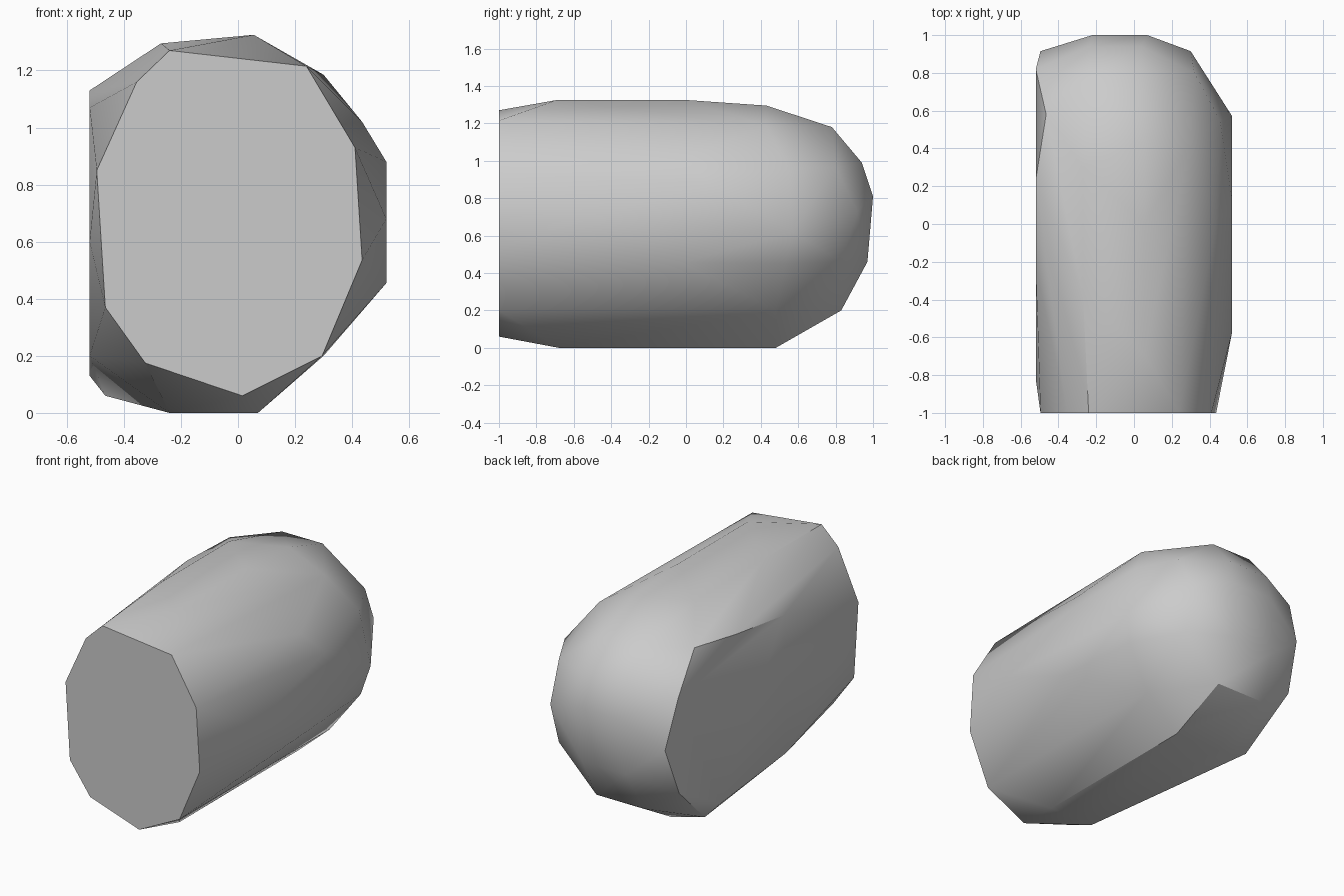
import bpy
import bmesh
from math import radians
from mathutils import Vector

# Remove the default object
default_object = bpy.data.objects.get("Cube")
if default_object is not None:
    bpy.data.objects.remove(default_object, do_unlink=True)


def make_material(name, color):
    material = bpy.data.materials.new(name)
    material.use_nodes = True
    material.diffuse_color = color
    shader = material.node_tree.nodes["Principled BSDF"]
    shader.inputs["Base Color"].default_value = color
    return material


def crosswise_edge(left, right, y, z):
    """Two corners at the same depth and height."""
    return [Vector((left, y, z)), Vector((right, y, z))]


def facet_on_side(x, profile):
    """Corners lying in one upright plane that runs front to back."""
    return [Vector((x, y, z)) for y, z in profile]


def facet_on_front(y, profile):
    """Corners lying in one upright plane that runs side to side."""
    return [Vector((x, y, z)) for x, z in profile]


def make_hull(name, corners, material, smooth_angle):
    """Wrap the corners in a closed convex skin."""
    mesh = bpy.data.meshes.new(name)
    bm = bmesh.new()
    for corner in corners:
        bm.verts.new(corner)
    hull = bmesh.ops.convex_hull(bm, input=bm.verts[:])
    unused = set(hull["geom_interior"]) | set(hull["geom_unused"])
    loose = [item for item in unused if isinstance(item, bmesh.types.BMVert)]
    bmesh.ops.delete(bm, geom=loose, context="VERTS")
    bmesh.ops.dissolve_limit(bm, angle_limit=radians(1), verts=bm.verts[:], edges=bm.edges[:])
    bmesh.ops.recalc_face_normals(bm, faces=bm.faces[:])
    bm.to_mesh(mesh)
    bm.free()
    mesh.materials.append(material)
    body = bpy.data.objects.new(name, mesh)
    bpy.context.collection.objects.link(body)
    bpy.ops.object.select_all(action="DESELECT")
    body.select_set(True)
    bpy.context.view_layer.objects.active = body
    bpy.ops.object.shade_smooth_by_angle(angle=smooth_angle)
    return body


# Flat front end
front_end = facet_on_front(-1, [
    (-.24, 1.27), (.24, 1.215), (.41, .93), (.435, .535), (.295, .2),
    (.015, .06), (-.325, .175), (-.465, .37), (-.495, .85), (-.355, 1.16)])

# Flat side panels
right_panel = facet_on_side(-.52, [
    (.82, .95), (.235, 1.13), (-.225, 1.07), (-.82, .6),
    (-.25, .2), (.4, .13), (.81, .35)])
left_panel = facet_on_side(.52, [(-.02, .455), (.57, .62), (-.57, .68), (.12, .88)])

# Flat underside and roof ridge
underside = crosswise_edge(-.24, .07, -.68, 0) + crosswise_edge(-.24, .07, .48, 0)
roof = facet_on_side(.055, [(-.69, 1.325), (0, 1.325), (.43, 1.295)])
roof += facet_on_side(-.27, [(-.38, 1.295), (.3, 1.295)])

# Rounded back end, from the top down
back_end = crosswise_edge(-.24, .04, .78, 1.18)
back_end += crosswise_edge(-.24, .04, .94, .99)
back_end += crosswise_edge(-.22, .07, 1, .81)
back_end += crosswise_edge(-.26, .04, .97, .46)
back_end += crosswise_edge(-.29, .04, .83, .2)

# Shoulders between the panels and the back end
left_shoulder = facet_on_side(.3, [(.43, 1.185), (.915, .73), (.83, .46), (.48, .2)])
left_shoulder += [Vector((.32, .8, .965)), Vector((.455, .55, .96)), Vector((.48, .53, .45))]
left_shoulder += [Vector((.435, 0, 1.02))]
right_shoulder = facet_on_side(-.465, [(.58, 1.16), (.48, .06)])
right_shoulder += [Vector((-.495, .915, .65))]

grey = make_material("plain grey", (.6, .6, .6, 1))
corners = front_end + right_panel + left_panel + underside + roof
corners += back_end + left_shoulder + right_shoulder
make_hull("faceted_body", corners, grey, radians(30))
